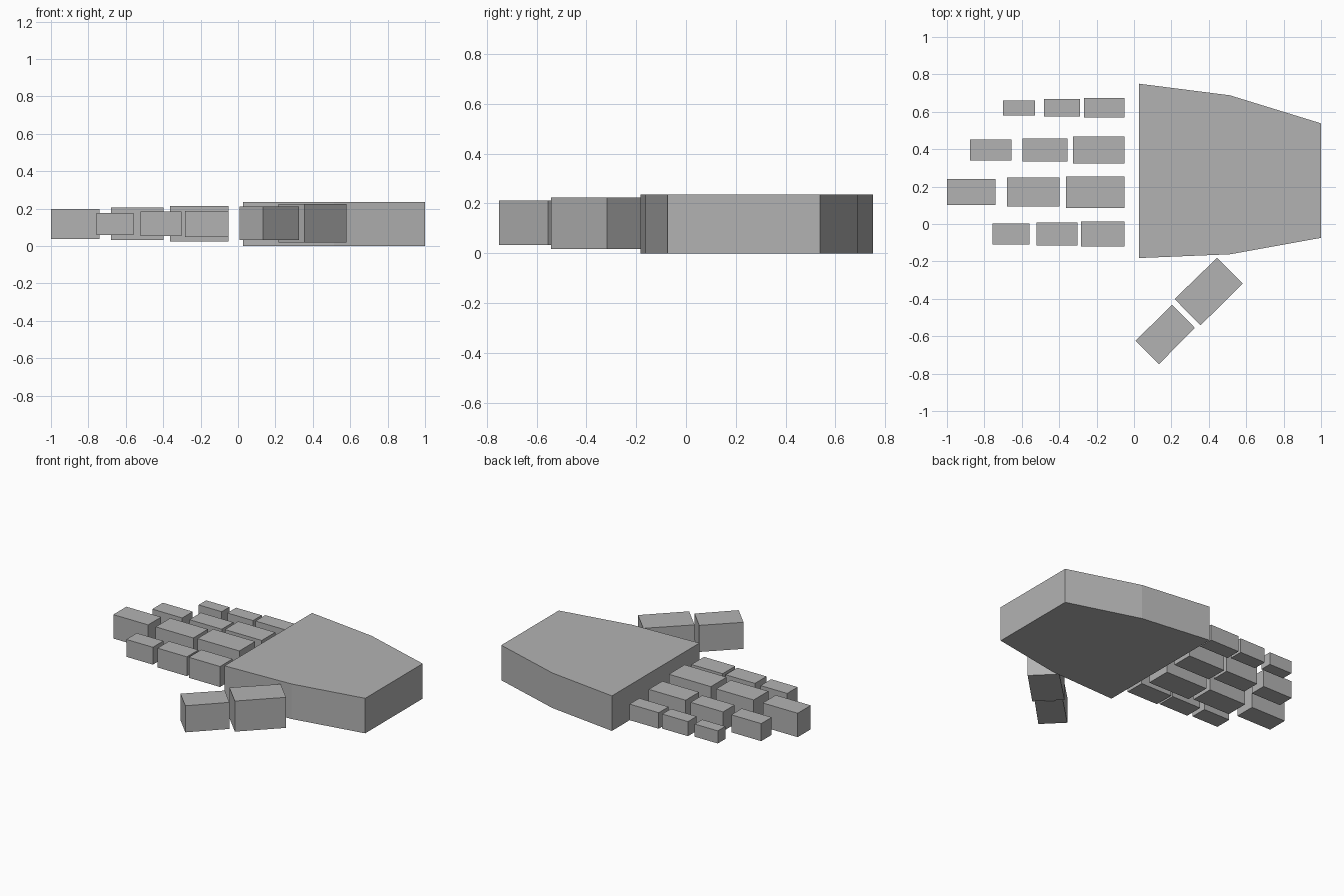
import bpy
import bmesh

if "Cube" in bpy.data.objects:
    bpy.data.objects.remove(bpy.data.objects["Cube"])

MID = 0.118  # shared centre height of every block

grey = bpy.data.materials.new("plain grey")
grey.diffuse_color = (0.45, 0.45, 0.45, 1)
grey.use_nodes = True
grey.node_tree.nodes["Principled BSDF"].inputs["Base Color"].default_value = grey.diffuse_color


def prism(name, outline, z0, z1):
    """Extrude a flat outline from z0 up to z1."""
    bm = bmesh.new()
    base = bm.faces.new([bm.verts.new((x, y, z0)) for x, y in outline])
    top = bmesh.ops.extrude_face_region(bm, geom=[base])["geom"]
    for v in top:
        if isinstance(v, bmesh.types.BMVert):
            v.co.z = z1
    bmesh.ops.recalc_face_normals(bm, faces=bm.faces)
    mesh = bpy.data.meshes.new(name)
    bm.to_mesh(mesh)
    bm.free()
    mesh.materials.append(grey)
    obj = bpy.data.objects.new(name, mesh)
    bpy.context.collection.objects.link(obj)
    return obj


# Palm: six-sided slab tapering towards the wrist
prism("palm", [(0.027, 0.75), (0.513, 0.688), (1.0, 0.538),
               (1.0, -0.074), (0.513, -0.162), (0.027, -0.182)], 0, 0.236)

# Fingers: centre y, then (x start, x end, width, height) from tip to base
fingers = {
    "little_finger": (0.621, [(-0.70, -0.528, 0.08, 0.085),
                              (-0.482, -0.29, 0.093, 0.098),
                              (-0.268, -0.05, 0.104, 0.108)]),
    "ring_finger": (0.396, [(-0.877, -0.654, 0.112, 0.118),
                            (-0.597, -0.355, 0.123, 0.13),
                            (-0.325, -0.05, 0.144, 0.15)]),
    "middle_finger": (0.17, [(-1.0, -0.74, 0.139, 0.161),
                             (-0.678, -0.398, 0.155, 0.174),
                             (-0.363, -0.05, 0.168, 0.19)]),
    "index_finger": (-0.053, [(-0.756, -0.558, 0.112, 0.117),
                              (-0.52, -0.301, 0.123, 0.13),
                              (-0.283, -0.05, 0.134, 0.138)]),
}
for finger, (y, segments) in fingers.items():
    for part, (x0, x1, w, h) in zip(("tip", "middle", "base"), segments):
        a, b = y - w / 2, y + w / 2
        prism(f"{finger}_{part}", [(x0, a), (x1, a), (x1, b), (x0, b)],
              MID - h / 2, MID + h / 2)

# Thumb: two blocks set diagonally below the palm
prism("thumb_base", [(0.444, -0.181), (0.581, -0.318),
                     (0.356, -0.542), (0.217, -0.401)], 0.018, 0.224)
prism("thumb_tip", [(0.204, -0.432), (0.325, -0.555),
                    (0.133, -0.75), (0.008, -0.624)], 0.033, 0.212)
